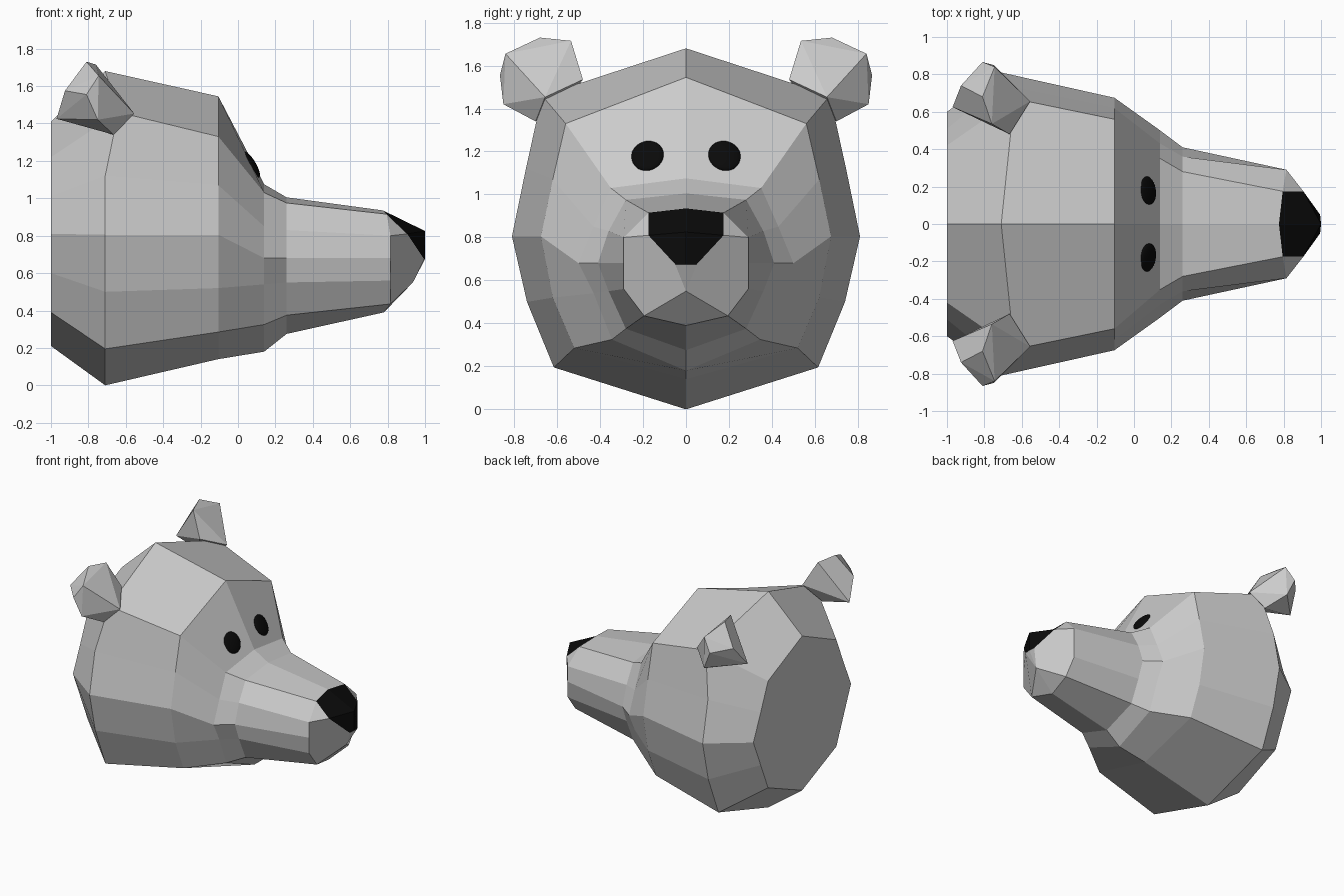
import bpy, bmesh
from mathutils import Vector
from mathutils.bvhtree import BVHTree

if "Cube" in bpy.data.objects:
    bpy.data.objects.remove(bpy.data.objects["Cube"], do_unlink=True)


def make_material(name, value):
    mat = bpy.data.materials.new(name)
    mat.use_nodes = True
    color = (value, value, value, 1)
    mat.diffuse_color = color
    mat.node_tree.nodes["Principled BSDF"].inputs["Base Color"].default_value = color
    return mat


grey = make_material("fur grey", 0.6)
black = make_material("nose black", 0.003)


def finish(bm, name, *materials):
    bmesh.ops.recalc_face_normals(bm, faces=bm.faces)
    mesh = bpy.data.meshes.new(name)
    bm.to_mesh(mesh)
    for mat in materials:
        mesh.materials.append(mat)
    obj = bpy.data.objects.new(name, mesh)
    bpy.context.collection.objects.link(obj)
    return obj


# Half cross-sections (y, z) from crown to underside, back of head to snout
sections = [
    (-1.0, [(0, 1.41), (.42, 1.22), (.51, 1.01), (.6, .81), (.51, .6), (.42, .39), (0, .21)]),
    (-.71, [(0, 1.68), (.67, 1.46), (.745, 1.12), (.81, .805), (.74, .5), (.615, .195), (0, 0)]),
    (-.105, [(0, 1.545), (.56, 1.33), (.62, 1.07), (.675, .805), (.62, .52), (.52, .285), (0, .14)]),
    (.14, [(0, 1.075), (.35, 1.03), (.43, .85), (.5, .68), (.43, .54), (.345, .325), (0, .18)]),
    (.26, [(0, 1.005), (.28, .975), (.36, .83), (.41, .68), (.36, .55), (.28, .375), (0, .275)]),
    (.815, [(0, .935), (.175, .915), (.29, .8), (.29, .68), (.29, .56), (.195, .435), (0, .39)]),
]

# Head and muzzle: loft the half rings, then mirror
bm = bmesh.new()
rings = [[bm.verts.new((x, y, z)) for y, z in half] for x, half in sections]
rings[1][1].co.x = -.64
rings[-1][0].co.x = .775
rings[-1][1].co.x = .795
rings[-1][6].co.x = .78
for a, b in zip(rings, rings[1:]):
    for i in range(len(a) - 1):
        bm.faces.new((a[i], a[i + 1], b[i + 1], b[i]))
bm.faces.new(rings[0])

# Snout end with the nose faces in black
top, corner, cheek, side, jaw, low, under = rings[-1]
nose_side, tip, nose_low, nose_mid, chin = [bm.verts.new(c) for c in (
    (.905, .175, .81), (1, 0, .825), (.995, .05, .675), (1, 0, .675), (.935, 0, .55))]
bm.faces.new((corner, cheek, nose_side))
bm.faces.new((cheek, side, jaw, low, chin, nose_low, nose_side))
bm.faces.new((nose_low, chin, nose_mid))
bm.faces.new((low, under, chin))
for loop in ((top, corner, nose_side, tip), (tip, nose_side, nose_low, nose_mid)):
    bm.faces.new(loop).material_index = 1

# Mirror across the middle, leaving no inner wall
copy = bmesh.ops.duplicate(bm, geom=bm.verts[:] + bm.edges[:] + bm.faces[:])["geom"]
for v in copy:
    if isinstance(v, bmesh.types.BMVert):
        v.co.y *= -1
bmesh.ops.remove_doubles(bm, verts=bm.verts, dist=.001)
# Join the two halves of the flat back
seam = [e for e in bm.edges if all(abs(v.co.y) < .001 and v.co.x < -.99 for v in e.verts)]
bmesh.ops.dissolve_edges(bm, edges=seam)
bmesh.ops.recalc_face_normals(bm, faces=bm.faces)
surface = BVHTree.FromBMesh(bm)
finish(bm, "head", grey, black)

# Ears: faceted wedges set on the upper corners of the head
ear_points = [
    (-.555, .656, 1.453), (-.665, .70, 1.34), (-.665, .48, 1.535), (-.76, .59, 1.39),
    (-.97, .625, 1.425), (-.75, .85, 1.42), (-.81, .866, 1.555), (-.745, .84, 1.655),
    (-.81, .68, 1.73), (-.76, .535, 1.715), (-.925, .74, 1.575),
]
for sign, label in ((1, "left"), (-1, "right")):
    bm = bmesh.new()
    for x, y, z in ear_points:
        bm.verts.new((x, y * sign, z))
    hull = bmesh.ops.convex_hull(bm, input=bm.verts)
    bmesh.ops.delete(bm, geom=hull["geom_interior"], context="VERTS")
    bmesh.ops.dissolve_limit(bm, angle_limit=.1, verts=bm.verts, edges=bm.edges)
    finish(bm, label + "_ear", grey)

    # Eyes: flattened balls lying on the brow slope
    hit, normal, _, _ = surface.ray_cast(Vector((2, .18 * sign, 1.18)), Vector((-1, 0, 0)))
    bm = bmesh.new()
    bmesh.ops.create_uvsphere(bm, u_segments=24, v_segments=12, radius=1)
    bmesh.ops.scale(bm, vec=(.077, .08, .02), verts=bm.verts)
    eye = finish(bm, label + "_eye", black)
    eye.location = hit
    eye.rotation_mode = "QUATERNION"
    eye.rotation_quaternion = normal.to_track_quat("Z", "Y")
    eye.data.shade_smooth()
